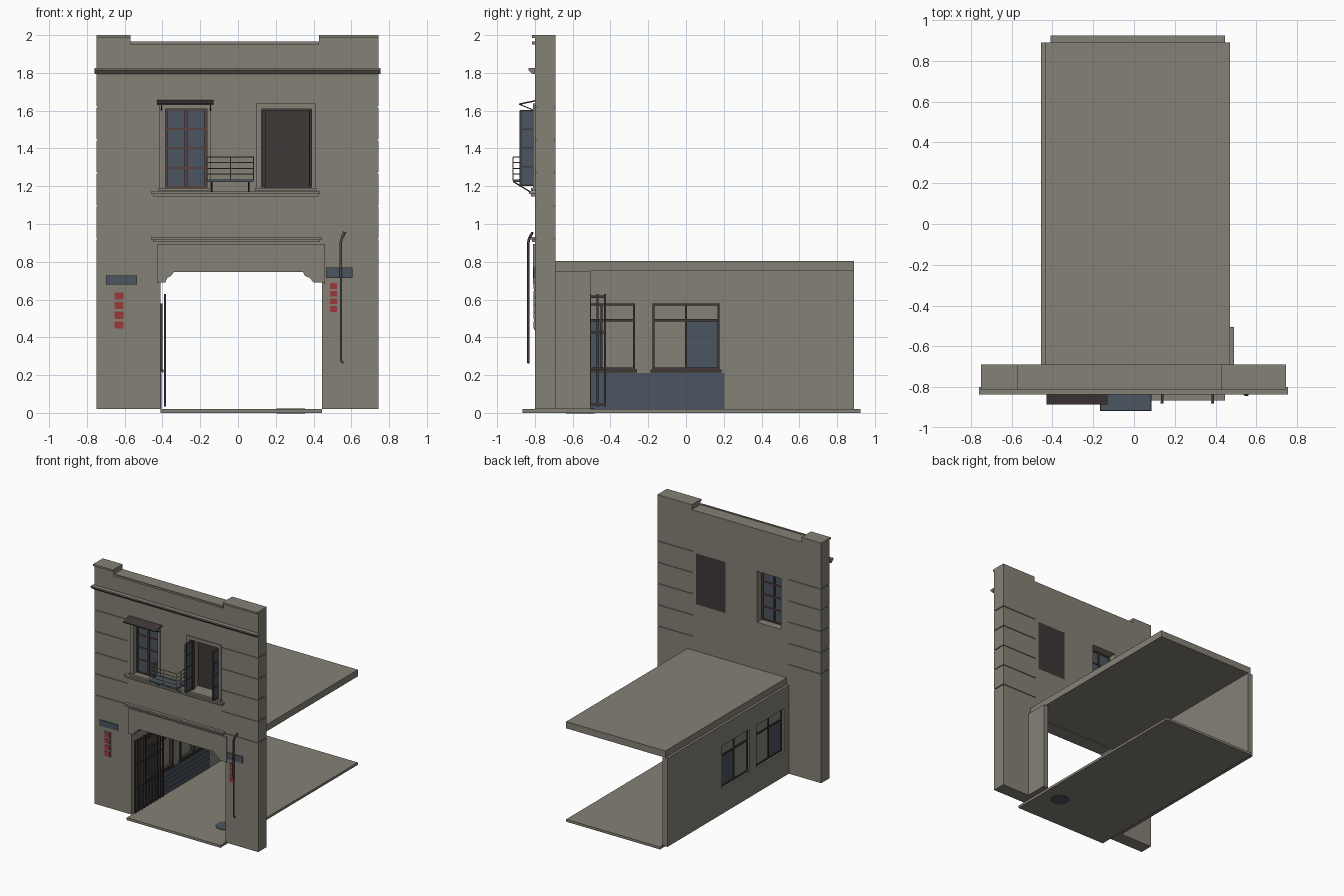
import bpy, bmesh
from mathutils import Vector

start_cube = bpy.data.objects.get("Cube")
if start_cube:
    bpy.data.objects.remove(start_cube, do_unlink=True)


def material(name, red, green, blue):
    mat = bpy.data.materials.new(name)
    mat.use_nodes = True
    colour = (red, green, blue, 1)
    mat.diffuse_color = colour
    mat.node_tree.nodes["Principled BSDF"].inputs["Base Color"].default_value = colour
    return mat


plaster = material("plaster", .235, .22, .18)
slate_blue = material("slate blue", .07, .09, .115)
dark_brown = material("dark brown", .05, .04, .038)
red_brown = material("red brown", .10, .055, .05)
metal = material("dark metal", .075, .068, .062)
red_paint = material("red paint", .33, .04, .04)

FRONT, BACK = -.8, -.69      # facade faces
LEFT, RIGHT = -.75, .745     # facade ends
DOOR_A, DOOR_B = -.41, .445  # doorway sides
FLOOR, CEILING = .02, .75


def finish(name, bm, mat):
    bmesh.ops.recalc_face_normals(bm, faces=bm.faces)
    mesh = bpy.data.meshes.new(name)
    bm.to_mesh(mesh)
    bm.free()
    mesh.materials.append(mat)
    obj = bpy.data.objects.new(name, mesh)
    bpy.context.collection.objects.link(obj)
    return obj


def boxes(name, mat, *extents):
    """One object made of boxes, each given as (x0, x1, y0, y1, z0, z1)."""
    bm = bmesh.new()
    for x0, x1, y0, y1, z0, z1 in extents:
        made = bmesh.ops.create_cube(bm, size=1)["verts"]
        for v in made:
            v.co = Vector((x1 if v.co.x > 0 else x0,
                           y1 if v.co.y > 0 else y0,
                           z1 if v.co.z > 0 else z0))
    return finish(name, bm, mat)


def prism(name, mat, axis, outlines, low, high):
    """Flat outlines extruded along an axis between each low and high."""
    bm = bmesh.new()
    for outline, lo, hi in zip(outlines, low, high):
        def place(p, depth):
            co = list(p)
            co.insert("xyz".index(axis), depth)
            return co
        face = bm.faces.new([bm.verts.new(place(p, lo)) for p in outline])
        extruded = bmesh.ops.extrude_face_region(bm, geom=[face])["geom"]
        for v in extruded:
            if isinstance(v, bmesh.types.BMVert):
                v.co["xyz".index(axis)] = hi
    return finish(name, bm, mat)


def tube(name, mat, radius, *paths):
    curve = bpy.data.curves.new(name, "CURVE")
    curve.dimensions = "3D"
    curve.bevel_depth = radius
    curve.bevel_resolution = 1
    curve.use_fill_caps = True
    for path in paths:
        spline = curve.splines.new("POLY")
        spline.points.add(len(path) - 1)
        for point, co in zip(spline.points, path):
            point.co = (*co, 1)
    curve.materials.append(mat)
    obj = bpy.data.objects.new(name, curve)
    bpy.context.collection.objects.link(obj)
    return obj


def cut(obj, cutter):
    cutter.hide_render = True
    mod = obj.modifiers.new("cut", "BOOLEAN")
    mod.operation = "DIFFERENCE"
    mod.solver = "EXACT"
    mod.object = cutter
    bpy.context.view_layer.objects.active = obj
    bpy.ops.object.modifier_apply(modifier=mod.name)
    bpy.data.objects.remove(cutter, do_unlink=True)


def grid_bars(start, end, count, half):
    """Evenly spaced bars from start to end, as (low, high) pairs."""
    step = (end - start) / (count - 1)
    return [(start + i * step - half, start + i * step + half) for i in range(count)]


# Facade with stepped parapet and bracketed doorway
brackets = [(DOOR_A, .69), (-.385, .69), (-.375, .715), (-.355, .725), (-.34, .745),
            (.345, .745), (.355, .725), (.38, .715), (.4, .69), (DOOR_B, .69)]
outline = ([(LEFT, FLOOR), (DOOR_A, FLOOR)] + brackets
           + [(DOOR_B, FLOOR), (RIGHT, FLOOR), (RIGHT, 2), (.43, 2), (.43, 1.96),
              (-.57, 1.96), (-.57, 2), (LEFT, 2)])
facade = prism("facade", plaster, "y", [outline], [FRONT], [BACK])
cut(facade, boxes("window_cutter", plaster,
                  (-.385, -.165, -1, 0, 1.19, 1.61), (.125, .39, -1, 0, 1.19, 1.61)))

# Grooves wrapping round both ends of the facade
grooves, lows = [], []
for end, inner, side in ((LEFT, -.45, 1), (RIGHT, .42, -1)):
    d = .007
    a, b = end - side * d, end + side * d
    wrap = [(a, FRONT - d), (inner, FRONT - d), (inner, FRONT + d), (b, FRONT + d),
            (b, BACK - d), (inner, BACK - d), (inner, BACK + d), (a, BACK + d)]
    for course in range(5):
        grooves.append(wrap)
        lows.append(.917 + course * .175)
cut(facade, prism("groove_cutter", plaster, "z", grooves, lows, [z + .007 for z in lows]))

# Facade mouldings
cornice = [(FRONT, 1.795), (-.815, 1.795), (-.835, 1.815), (-.835, 1.825), (FRONT, 1.825)]
prism("cornice", plaster, "x", [cornice], [LEFT - .01], [RIGHT + .01])
boxes("parapet_caps", plaster,
      (LEFT, -.57, -.815, FRONT, 1.985, 2), (.43, RIGHT, -.815, FRONT, 1.985, 2),
      (-.57, .43, -.815, FRONT, 1.95, 1.965))
door_surround = [(-.43, .685)] + brackets + [(.46, .685), (.46, .895), (-.43, .895)]
prism("door_surround", plaster, "y", [door_surround], [FRONT - .01], [FRONT])
boxes("door_hood", plaster, (-.45, .435, -.815, FRONT, .905, .918),
      (-.46, .445, -.825, FRONT, .918, .932))
boxes("window_ledge", plaster, (-.46, .435, -.83, FRONT, 1.158, 1.172),
      (-.45, .425, -.82, FRONT, 1.145, 1.158))

# Window surrounds and sills
for name, a, b in (("left", -.385, -.165), ("right", .125, .39)):
    y = FRONT - .01
    boxes(name + "_window_surround", plaster,
          (a - .03, a, y, FRONT, 1.19, 1.61), (b, b + .02, y, FRONT, 1.19, 1.61),
          (a - .03, b + .02, y, FRONT, 1.61, 1.637))
    boxes(name + "_window_sill", plaster, (a - .035, b + .025, y - .01, FRONT, 1.175, 1.19))

# Closed left window
boxes("left_window_glass", slate_blue, (-.385, -.165, -.765, -.76, 1.19, 1.61))
bars = [(a, b, -.775, -.75, 1.19, 1.61) for a, b in grid_bars(-.38, -.17, 3, .007)]
bars += [(-.385, -.165, -.772, -.753, a, b) for a, b in grid_bars(1.195, 1.605, 5, .005)]
boxes("left_window_frame", red_brown, *bars)

# Right window with dark backing and open casements
boxes("right_window_backing", dark_brown, (.125, .39, BACK - .01, BACK, 1.19, 1.61))
boxes("right_window_frame", red_brown, (.125, .14, -.79, -.76, 1.19, 1.61),
      (.375, .39, -.79, -.76, 1.19, 1.61), (.125, .39, -.79, -.76, 1.6, 1.61))
for name, x in (("left", .138), ("right", .385)):
    boxes(name + "_casement_glass", slate_blue, (x - .003, x + .003, -.88, -.79, 1.2, 1.6))
    bars = [(x - .007, x + .007, a, b, 1.2, 1.6) for a, b in grid_bars(-.875, -.795, 2, .006)]
    bars += [(x - .006, x + .006, -.88, -.79, a, b) for a, b in grid_bars(1.205, 1.6, 5, .004)]
    boxes(name + "_casement_frame", dark_brown, *bars)

# Awning over the left window
awning = [(-.885, 1.63), (-.885, 1.638), (FRONT, 1.656), (FRONT, 1.648)]
prism("awning", dark_brown, "x", [awning], [-.43], [-.13])
tube("awning_stays", metal, .003,
     *[[(x, -.88, 1.633), (x, FRONT, 1.6)] for x in (-.405, -.145)])

# Small railed platform
A, B, OUT = -.165, .083, -.915
boxes("platform_floor", slate_blue, (A, B, OUT, FRONT, 1.222, 1.236))
rails = [[(A, FRONT, z), (A, OUT, z), (B, OUT, z), (B, FRONT, z)]
         for z in (1.265, 1.295, 1.325, 1.355)]
posts = [[(x, y, 1.23), (x, y, 1.355)] for x in (A, -.04, B) for y in (OUT, -.86)
         if x != -.04 or y == OUT]
tube("platform_railing", plaster, .003, *rails, *posts)
tube("platform_braces", metal, .004,
     *[[(x, OUT, 1.225), (x, FRONT, 1.155)] for x in (-.14, .058)])

# Floor, roof and walls of the room
boxes("floor_slab", plaster, (DOOR_A, DOOR_B, -.865, .925, 0, FLOOR))
boxes("roof_slab", plaster, (-.435, .47, BACK, .89, CEILING, .805))
boxes("short_wall", plaster, (DOOR_B, .49, BACK, -.505, FLOOR, CEILING))
side_wall = boxes("side_wall", plaster, (-.455, DOOR_A, BACK, .89, FLOOR, CEILING))
room_windows = [("front", -.625, -.27, 0), ("rear", -.178, .178, 1)]
cut(side_wall, boxes("room_window_cutter", plaster,
                     *[(-1, 0, a, b, .23, .58) for _, a, b, _ in room_windows]))
for name, a, b, blue_half in room_windows:
    mid = (a + b) / 2
    halves = [(a, mid), (mid, b)]
    pane = (-.432, -.428)
    boxes(name + "_blue_pane", slate_blue, (*pane, *halves[blue_half], .23, .49))
    boxes(name + "_plain_panes", plaster, (*pane, *halves[1 - blue_half], .23, .49),
          (*pane, a, b, .49, .58))
    bars = [(-.44, -.4, p, q, .23, .58) for p, q in grid_bars(a + .005, b - .005, 3, .005)]
    bars += [(-.44, -.4, a, b, z - .006, z + .006) for z in (.235, .49, .574)]
    boxes(name + "_room_window_frame", dark_brown, *bars)
    boxes(name + "_room_window_sill", dark_brown,
          (DOOR_A, -.395, a - .01, b + .01, .215, .23))

# Boarded dado along the side wall
boards = [(DOOR_A, -.404, BACK, .205, a, b) for a, b in grid_bars(.042, .19, 5, .0175)]
boxes("dado_boards", slate_blue, *boards)
boxes("dado_backing", slate_blue, (DOOR_A, -.407, BACK, .205, FLOOR, .21))

# Folding gate pushed to one side
bars = [(-.392, -.38, p, q, .035, .63) for p, q in grid_bars(-.785, -.428, 10, .005)]
bars += [(-.39, -.382, -.79, -.423, p, q) for p, q in grid_bars(.045, .615, 4, .006)]
boxes("folding_gate", dark_brown, *bars)

# Drain cover through the floor
bm = bmesh.new()
bmesh.ops.create_cone(bm, cap_ends=True, segments=24, radius1=.075, radius2=.075, depth=.026)
drain = finish("drain_cover", bm, slate_blue)
drain.location = (.28, -.56, .011)

# Drainpipe
tube("drainpipe", metal, .007, [(.558, -.835, .265), (.546, -.835, .275), (.544, -.835, .9),
                                (.55, -.83, .925), (.565, -.812, .955)])

# Wall plates, blank
Y = FRONT - .008
boxes("blue_plates", slate_blue, (-.7, -.535, Y, FRONT, .68, .728),
      (.467, .605, Y, FRONT, .715, .77))
for name, a, b, low, high in (("left", -.66, -.6, .44, .645), ("right", .482, .53, .53, .692)):
    boxes(name + "_plate", plaster, (a, b, FRONT - .004, FRONT, low, high))
    size = (high - low) / 8
    boxes(name + "_plate_panels", red_paint,
          *[(a + .006, b - .006, Y, FRONT, p, q)
            for p, q in grid_bars(low + size, high - size, 4, size * .75)])
